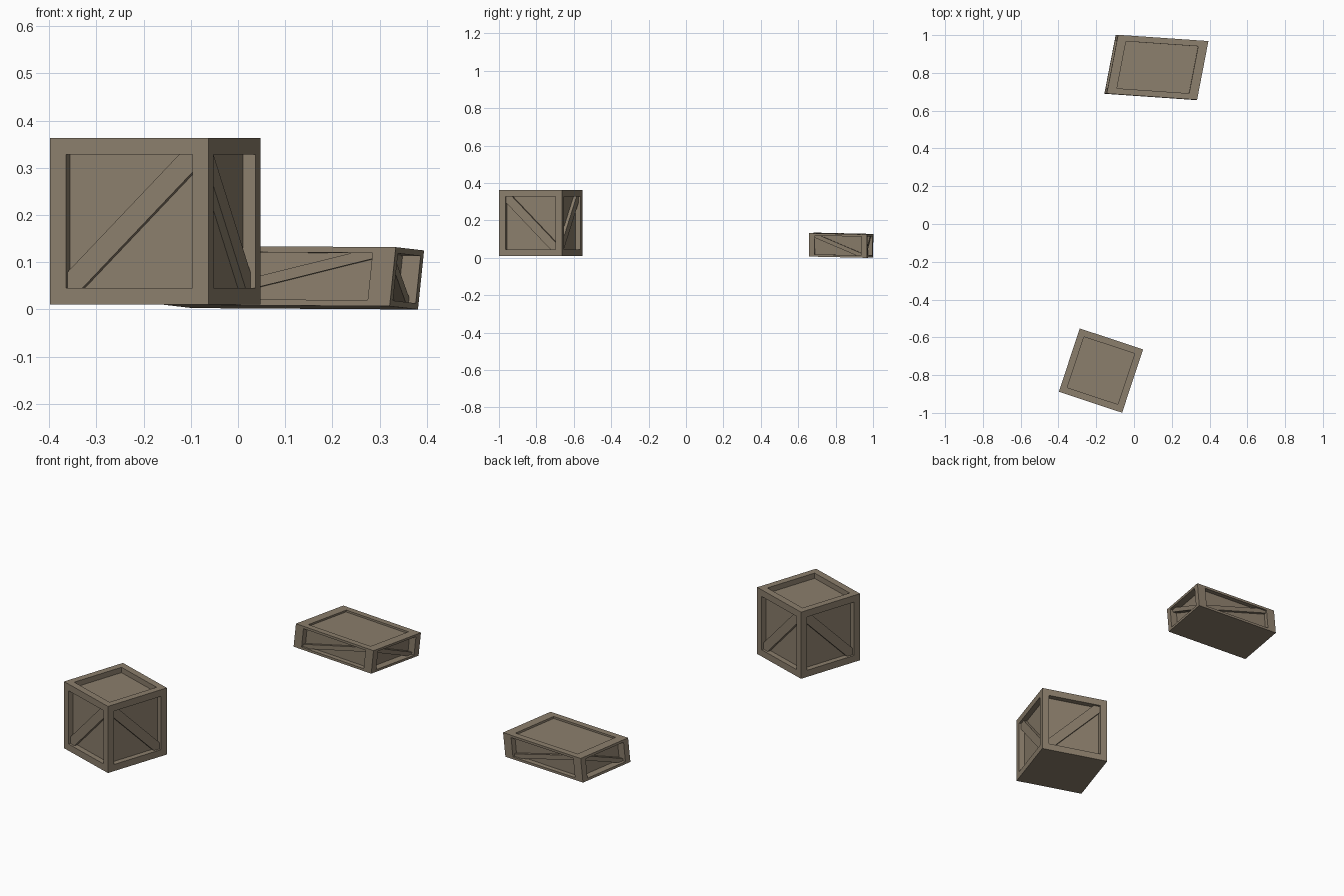
import bpy, bmesh
from math import radians, cos, sin, pi
from mathutils import Matrix, Vector

if "Cube" in bpy.data.objects:
    bpy.data.objects.remove(bpy.data.objects["Cube"])

FRAME = 0.1      # frame width, as a share of the crate side
DEPTH = 0.08     # recess depth of the panels
BRACE = 0.048    # brace thickness above the panel
CUT = 0.095      # how far the brace reaches along each panel edge

wood = bpy.data.materials.new("wood")
wood.diffuse_color = (0.26, 0.21, 0.15, 1)
wood.use_nodes = True
wood.node_tree.nodes["Principled BSDF"].inputs["Base Color"].default_value = wood.diffuse_color


def finish(bm, name, matrix):
    bmesh.ops.recalc_face_normals(bm, faces=bm.faces[:])
    bm.transform(matrix)
    mesh = bpy.data.meshes.new(name)
    bm.to_mesh(mesh)
    bm.free()
    mesh.materials.append(wood)
    obj = bpy.data.objects.new(name, mesh)
    bpy.context.collection.objects.link(obj)
    return obj


def crate_body(name, matrix):
    # unit cube with recessed panels on every side but the bottom
    bm = bmesh.new()
    bmesh.ops.create_cube(bm, size=1)
    bm.normal_update()
    panels = [f for f in bm.faces if f.normal.z > -0.5]
    bmesh.ops.inset_individual(bm, faces=panels, thickness=FRAME, use_even_offset=True)
    bm.normal_update()
    for f in panels:
        n = f.normal.copy()
        new = bmesh.ops.extrude_discrete_faces(bm, faces=[f])["faces"][0]
        bmesh.ops.translate(bm, verts=new.verts[:], vec=-n * DEPTH)
    return finish(bm, name, matrix)


def crate_braces(name, matrix):
    # one diagonal board per side, alternating direction
    bm = bmesh.new()
    h = 0.5 - FRAME
    outline = [(-h, -h), (-h + CUT, -h), (h, h - CUT), (h, h), (h - CUT, h), (-h, -h + CUT)]
    back = -0.5 + DEPTH
    for k in range(4):
        s = 1 if k % 2 == 0 else -1
        rot = Matrix.Rotation(k * pi / 2, 3, 'Z')
        rings = [[bm.verts.new(rot @ Vector((s * x, y, z))) for x, z in outline]
                 for y in (back, back - BRACE)]
        bm.faces.new(rings[0])
        bm.faces.new(rings[1])
        for i in range(6):
            j = (i + 1) % 6
            bm.faces.new((rings[0][i], rings[0][j], rings[1][j], rings[1][i]))
    return finish(bm, name, matrix)


def axes(center, u, v, w):
    # matrix from three edge vectors and a centre
    m = Matrix((u, v, w)).transposed().to_4x4()
    m.translation = Vector(center)
    return m


# upright cube crate
S, A = 0.353, radians(-18.3)
cube = axes((-0.175, -0.776, 0.187),
            (S * cos(A), S * sin(A), 0), (-S * sin(A), S * cos(A), 0), (0, 0, S))
# low, wide, slightly skewed crate
flat = axes((0.1185, 0.829, 0.0675),
            (0.478, -0.033, -0.003), (0.060, 0.311, -0.007), (0.013, 0.001, 0.125))

for label, m in (("cube_crate", cube), ("flat_crate", flat)):
    crate_body(label + "_body", m)
    crate_braces(label + "_braces", m)
